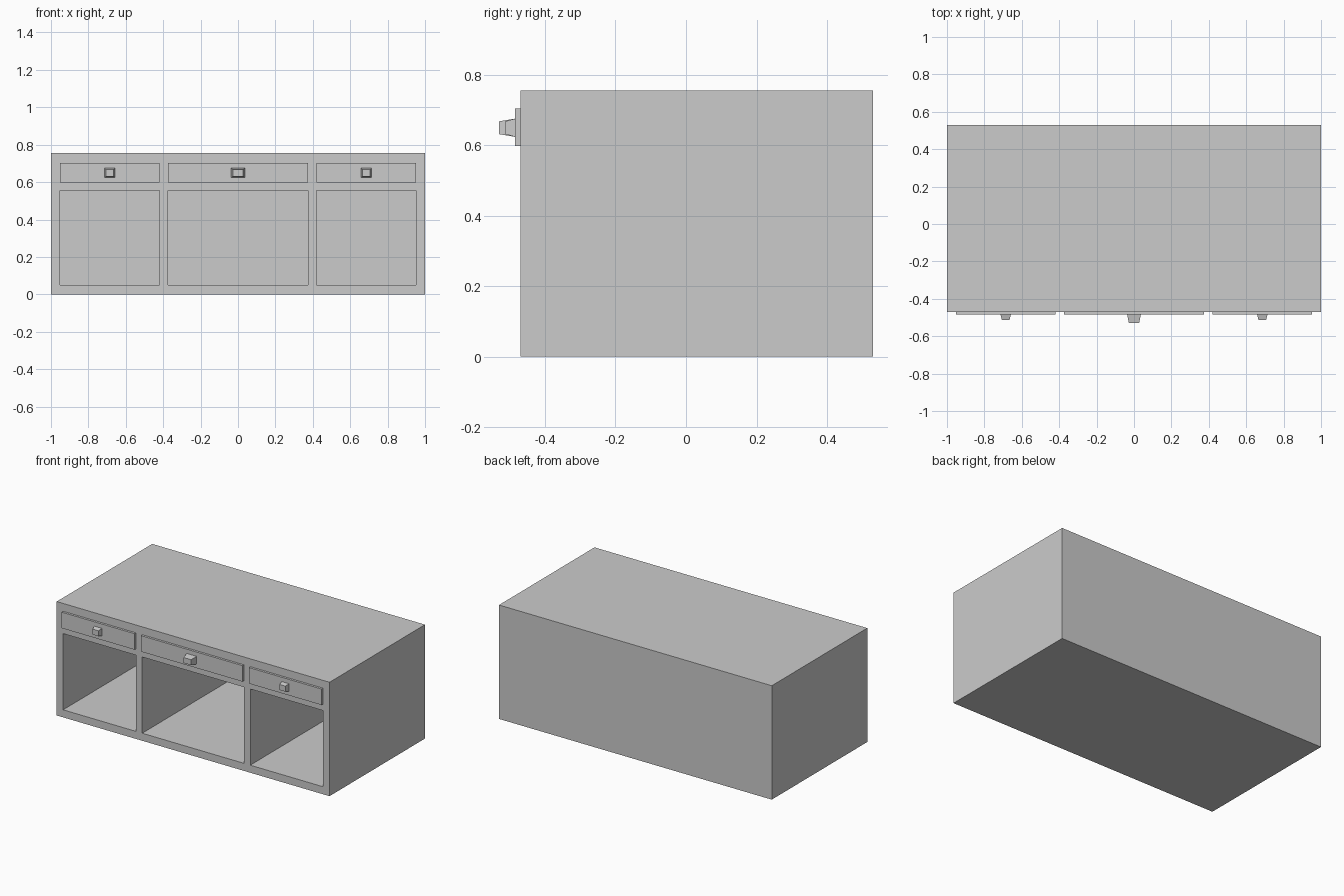
import bpy, bmesh

if "Cube" in bpy.data.objects:
    bpy.data.objects.remove(bpy.data.objects["Cube"])

FRONT, BACK, HEIGHT = -0.47, 0.53, 0.755
PANEL = -0.485                      # front plane of the drawer fronts
BAYS = [("left", -0.953, -0.419), ("centre", -0.373, 0.373), ("right", 0.419, 0.953)]


def add_box(bm, x, y, z, front_scale=(1, 1)):
    """Box between (min, max) pairs; the front (-y) end can be tapered in x and z."""
    cx, cz = sum(x) / 2, sum(z) / 2
    for v in bmesh.ops.create_cube(bm, size=1)["verts"]:
        front = v.co.y < 0
        sx, sz = front_scale if front else (1, 1)
        v.co = (cx + v.co.x * (x[1] - x[0]) * sx,
                y[0] if front else y[1],
                cz + v.co.z * (z[1] - z[0]) * sz)


def make(name, boxes):
    bm = bmesh.new()
    for b in boxes:
        add_box(bm, *b)
    bmesh.ops.recalc_face_normals(bm, faces=bm.faces)
    mesh = bpy.data.meshes.new(name)
    bm.to_mesh(mesh)
    bm.free()
    obj = bpy.data.objects.new(name, mesh)
    bpy.context.collection.objects.link(obj)
    return obj


# Carcass with three open compartments
carcass = make("carcass", [((-1, 1), (FRONT, BACK), (0, HEIGHT))])
cutter = make("compartment_cutter",
              [((x0, x1), (FRONT - 0.1, BACK - 0.045), (0.05, 0.555)) for _, x0, x1 in BAYS])
cutter.hide_render = True
cutter.hide_viewport = True
cutter.display_type = 'WIRE'
cut = carcass.modifiers.new("compartments", 'BOOLEAN')
cut.operation = 'DIFFERENCE'
cut.solver = 'EXACT'
cut.object = cutter

for side, x0, x1 in BAYS:
    # Drawer front
    make(side + "_drawer_front", [((x0, x1), (PANEL, FRONT + 0.002), (0.597, 0.703))])
    # Tapered square knob, larger on the centre drawer
    cx = (x0 + x1) / 2
    half, tip = (0.037, -0.53) if side == "centre" else (0.028, -0.513)
    make(side + "_knob", [((cx - half, cx + half), (tip, PANEL + 0.002), (0.623, 0.675), (0.74, 0.7))])
